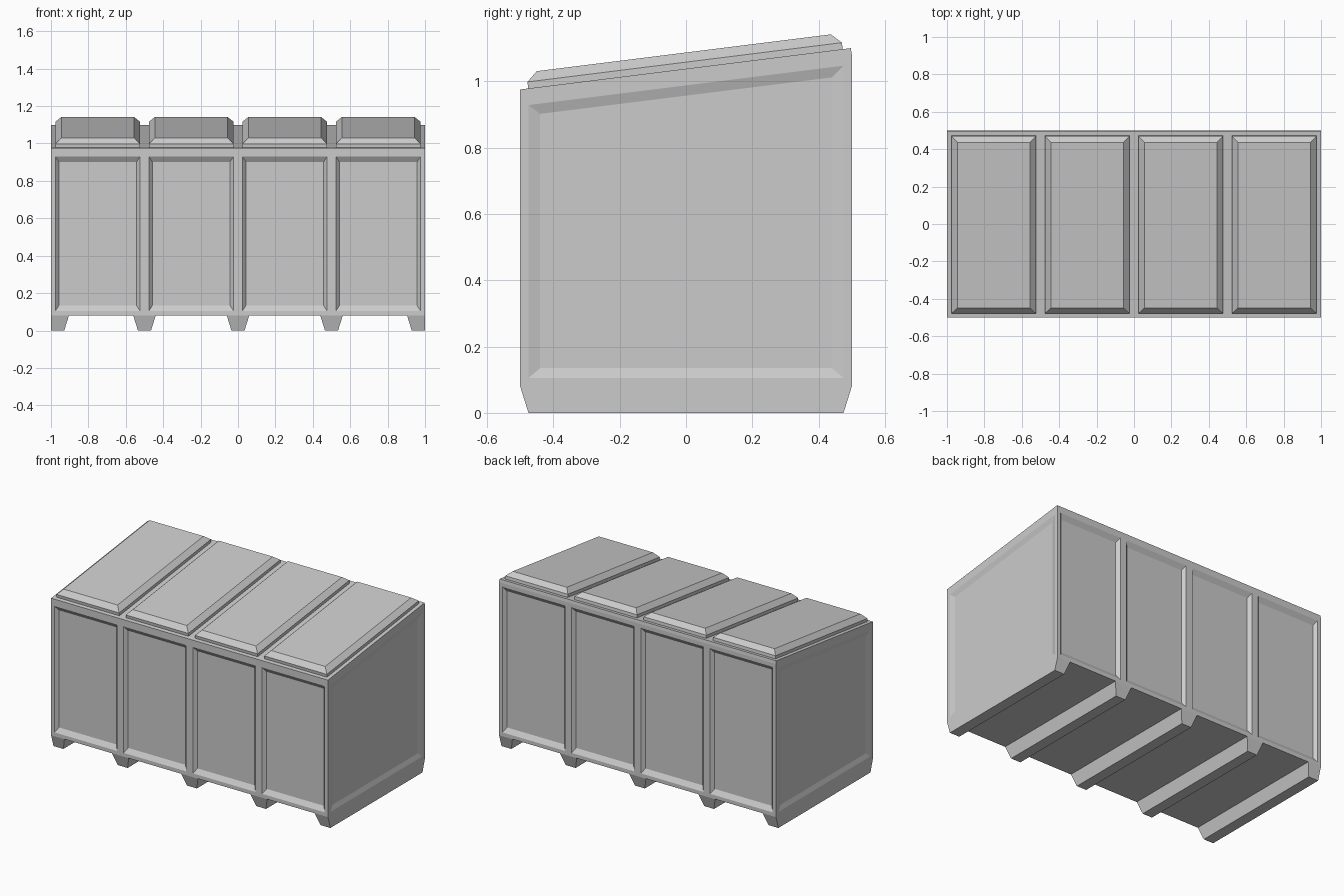
import bpy
import bmesh
from mathutils import Vector

cube = bpy.data.objects.get("Cube")
if cube:
    bpy.data.objects.remove(cube, do_unlink=True)

grey = bpy.data.materials.new("grey_paint")
grey.use_nodes = True
colour = (0.6, 0.6, 0.6, 1)
grey.diffuse_color = colour
grey.node_tree.nodes["Principled BSDF"].inputs["Base Color"].default_value = colour

FLOOR = 0.08
BAYS = (-0.75, -0.25, 0.25, 0.75)


def roof(y):
    """Height of the sloping roof at depth y."""
    return 1.0375 + 0.125 * y


def loft(bm, *loops):
    """Closed solid through matching loops of points."""
    rings = [[bm.verts.new(p) for p in loop] for loop in loops]
    n = len(rings[0])
    for a, b in zip(rings, rings[1:]):
        for i in range(n):
            j = (i + 1) % n
            bm.faces.new((a[i], a[j], b[j], b[i]))
    bm.faces.new(rings[0])
    bm.faces.new(rings[-1])


def finish(name, bm):
    bmesh.ops.recalc_face_normals(bm, faces=bm.faces)
    mesh = bpy.data.meshes.new(name)
    bm.to_mesh(mesh)
    bm.free()
    mesh.materials.append(grey)
    obj = bpy.data.objects.new(name, mesh)
    bpy.context.collection.objects.link(obj)
    return obj


def panel_cutter(bm, outer, inner):
    """Tapered recess from the outer loop to the inner one, extended outwards."""
    outer, inner = [[Vector(p) for p in loop] for loop in (outer, inner)]
    proud = [o + (o - i) * 0.5 for o, i in zip(outer, inner)]
    loft(bm, proud, inner)


def wall_loop(x, half, y, low, high):
    return [(x - half, y, low), (x + half, y, low), (x + half, y, high), (x - half, y, high)]


def end_loop(x, half, low, drop):
    return [(x, -half, low), (x, half, low),
            (x, half, roof(half) - drop), (x, -half, roof(-half) - drop)]


# Bin body with a sloping top
profile = [(-0.5, FLOOR), (0.5, FLOOR), (0.5, 1.08), (0.497, roof(0.497)), (-0.5, roof(-0.5))]
bm = bmesh.new()
loft(bm, *[[(x, y, z) for y, z in profile] for x in (-1, 1)])
body = finish("bin_body", bm)

# Recessed panels on all four walls
bm = bmesh.new()
for side in (-1, 1):
    top = roof(0.5 * side) - 0.045
    for x in BAYS:
        panel_cutter(bm, wall_loop(x, 0.226, 0.5 * side, 0.105, top),
                     wall_loop(x, 0.207, 0.48 * side, 0.135, top - 0.03))
    panel_cutter(bm, end_loop(side, 0.475, 0.105, 0.05),
                 end_loop(0.99 * side, 0.44, 0.135, 0.081))
cutter = finish("panel_cutter", bm)
cutter.hide_render = True
cut = body.modifiers.new("panels", "BOOLEAN")
cut.operation = "DIFFERENCE"
cut.solver = "EXACT"
cut.object = cutter
bpy.context.view_layer.objects.active = body
bpy.ops.object.modifier_apply(modifier=cut.name)
bpy.data.objects.remove(cutter, do_unlink=True)


# Raised lids with a short lip and a chamfered top
def lid_loop(x, half, front, back, lift):
    return [(x + sx * half, y, roof(y) + lift)
            for sx, y in ((-1, front), (1, front), (1, back), (-1, back))]


for number, x in enumerate(BAYS, 1):
    bm = bmesh.new()
    loft(bm, lid_loop(x, 0.226, -0.475, 0.473, -0.005),
         lid_loop(x, 0.226, -0.478, 0.47, 0.02),
         lid_loop(x, 0.195, -0.45, 0.437, 0.049))
    finish(f"lid_{number}", bm)

# Tapered runners underneath, flush with the ends
for number, x in enumerate((-1, -0.5, 0, 0.5, 1), 1):
    bm = bmesh.new()
    loops = []
    for half, depth, z in ((0.035, 0.475, 0), (0.06, 0.5, FLOOR)):
        extra = 0.036 if abs(x) == 1 else 0
        left = max(x - half - extra, -1)
        right = min(x + half + extra, 1)
        loops.append([(left, -depth, z), (right, -depth, z), (right, depth, z), (left, depth, z)])
    loft(bm, *loops)
    finish(f"runner_{number}", bm)
